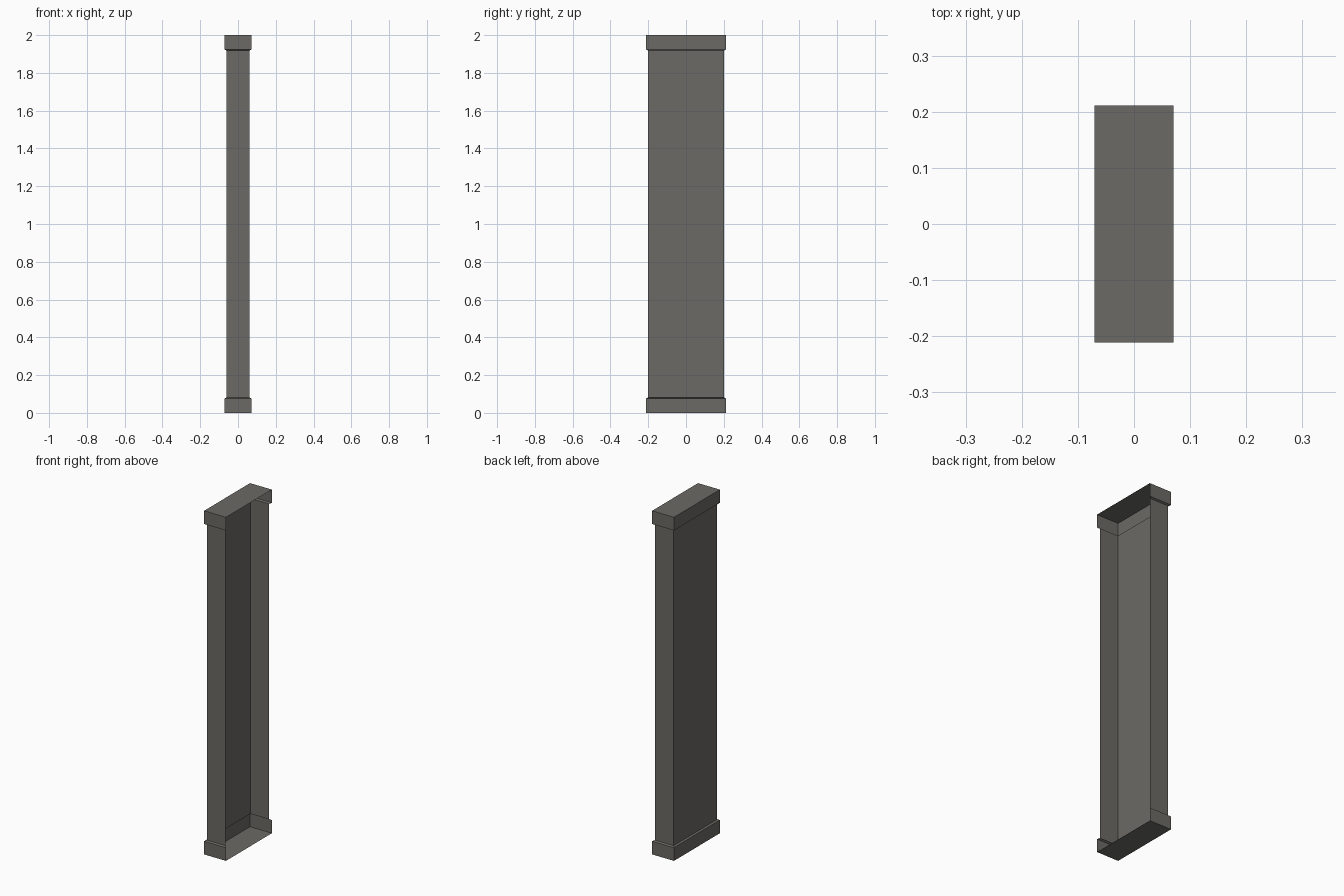
import bpy
import bmesh

if "Cube" in bpy.data.objects:
    bpy.data.objects.remove(bpy.data.objects["Cube"])

grey = bpy.data.materials.new("warm dark grey")
grey.diffuse_color = (0.15, 0.144, 0.128, 1.0)
grey.use_nodes = True
grey.node_tree.nodes["Principled BSDF"].inputs["Base Color"].default_value = grey.diffuse_color

CAP = (0.0705, 0.211)    # half sizes of the end caps in x and y
BODY = (0.0605, 0.2005)  # half sizes of the shaft
CAP_H, LEDGE_H, HEIGHT = 0.077, 0.082, 2.0


def channel(name, levels, closed_end=False):
    """Thin U-shaped shell, open on +x, lofted through (half_size, z) levels."""
    bm = bmesh.new()
    rings = []
    for (hx, hy), z in levels:
        rings.append([bm.verts.new((x, y, z)) for x, y in
                      ((hx, hy), (-hx, hy), (-hx, -hy), (hx, -hy))])
    flip = levels[0][1] > levels[-1][1]
    for a, b in zip(rings, rings[1:]):
        for i in range(3):
            f = bm.faces.new((a[i], a[i + 1], b[i + 1], b[i]))
            if flip:
                f.normal_flip()
    if closed_end:
        f = bm.faces.new(rings[0])
        if not flip:
            f.normal_flip()
    mesh = bpy.data.meshes.new(name)
    bm.to_mesh(mesh)
    bm.free()
    mesh.materials.append(grey)
    ob = bpy.data.objects.new(name, mesh)
    bpy.context.collection.objects.link(ob)
    return ob


# Shaft: three walls, open towards +x
channel("shaft", [(BODY, LEDGE_H), (BODY, HEIGHT - LEDGE_H)])

# End caps: plate, three walls and a narrow ledge in to the shaft
cap_levels = [(CAP, 0.0), (CAP, CAP_H), (BODY, LEDGE_H)]
channel("bottom_cap", cap_levels, True)
channel("top_cap", [(s, HEIGHT - z) for s, z in cap_levels], True)
